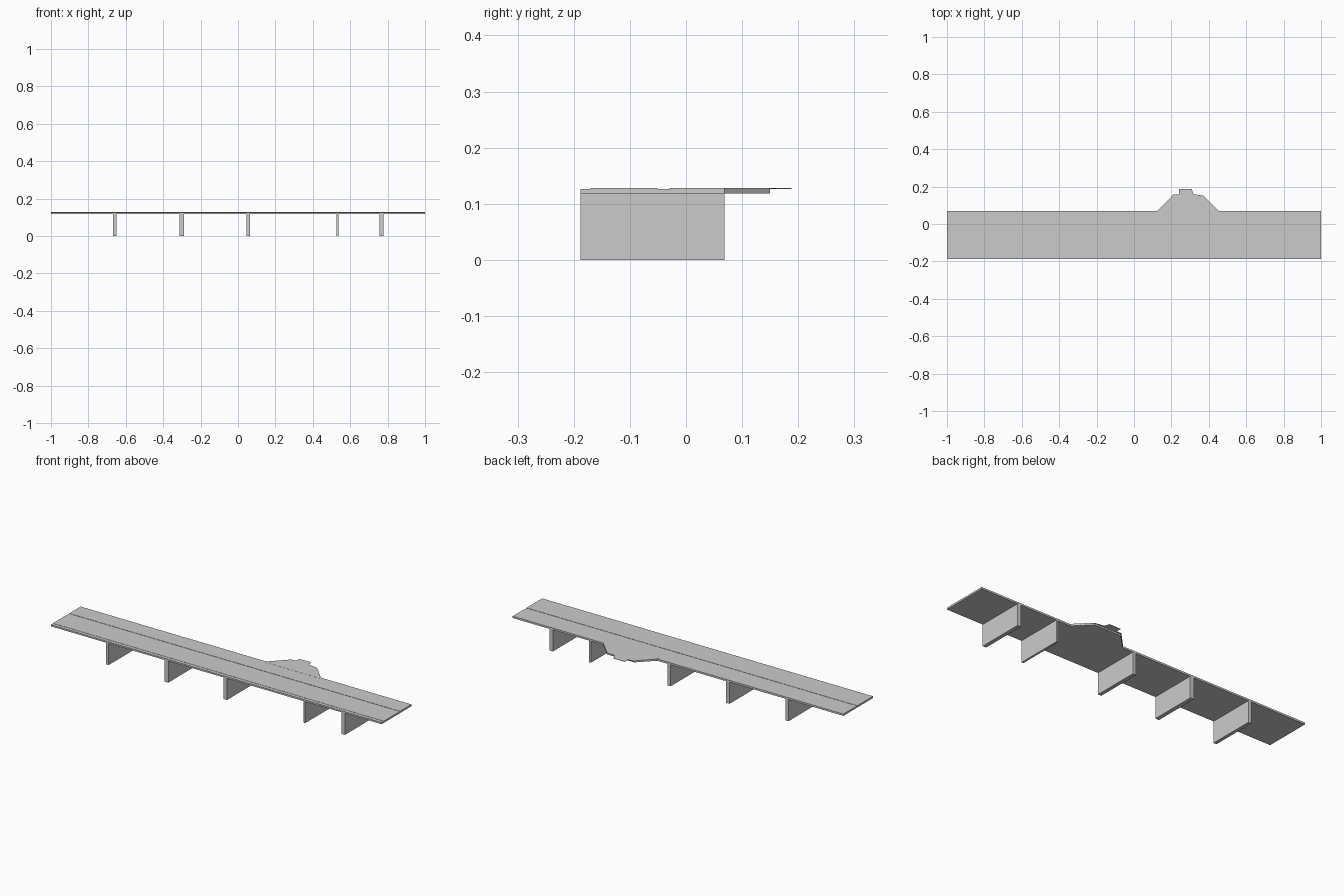
import bpy, bmesh
from mathutils import Vector

if "Cube" in bpy.data.objects:
    bpy.data.objects.remove(bpy.data.objects["Cube"])


def prism(name, points, offset):
    """Extrude a closed 3D outline along an offset vector."""
    bm = bmesh.new()
    face = bm.faces.new([bm.verts.new(p) for p in points])
    out = bmesh.ops.extrude_face_region(bm, geom=[face])
    verts = [v for v in out["geom"] if isinstance(v, bmesh.types.BMVert)]
    bmesh.ops.translate(bm, verts=verts, vec=Vector(offset))
    bmesh.ops.recalc_face_normals(bm, faces=bm.faces)
    mesh = bpy.data.meshes.new(name)
    bm.to_mesh(mesh)
    bm.free()
    obj = bpy.data.objects.new(name, mesh)
    bpy.context.collection.objects.link(obj)
    return obj


FRONT, BACK = -0.188, 0.069
BOTTOM, TOP = 0.118, 0.128

# Long road deck: cross-section with a low front kerb and a median groove
section = [(FRONT, BOTTOM), (BACK, BOTTOM), (BACK, TOP),
           (-0.029, TOP), (-0.029, 0.1265), (-0.051, 0.1265), (-0.051, TOP),
           (-0.170, TOP), (-0.170, 0.1268), (FRONT, 0.1268)]
prism("bridge_deck", [(-1, y, z) for y, z in section], (2, 0, 0))

# Full-width wall piers
piers = [(-0.668, -0.650), (-0.312, -0.290), (0.045, 0.065),
         (0.527, 0.538), (0.757, 0.778)]
for i, (a, b) in enumerate(piers):
    prism(f"pier_{i + 1}",
          [(a, FRONT, 0), (b, FRONT, 0), (b, BACK, 0), (a, BACK, 0)],
          (0, 0, BOTTOM))

# Side bay slab, level with the deck
bay = [(0.126, BACK), (0.208, 0.150), (0.372, 0.150), (0.452, BACK)]
prism("side_bay_slab", [(x, y, BOTTOM) for x, y in bay], (0, 0, 0.0088))

# Thin paving sheet over the bay with a projecting tab
paving = [(0.126, 0.058), (0.126, 0.070), (0.210, 0.157), (0.240, 0.159),
          (0.240, 0.187), (0.308, 0.188), (0.318, 0.160), (0.372, 0.151),
          (0.452, 0.070), (0.452, 0.058)]
prism("side_bay_paving", [(x, y, 0.1268) for x, y in paving], (0, 0, 0.0017))
